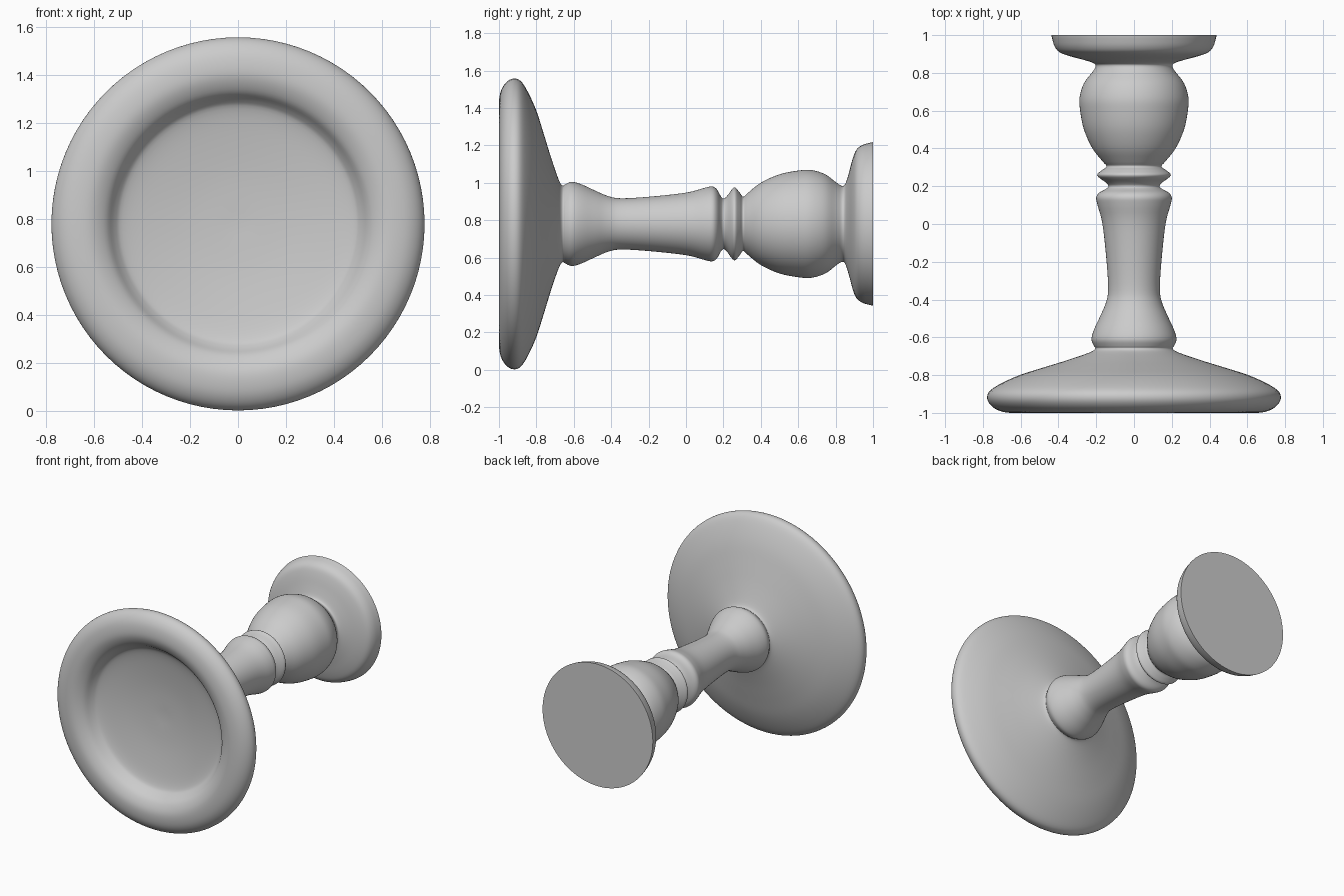
import bpy, bmesh, math
from mathutils import Vector

if "Cube" in bpy.data.objects:
    bpy.data.objects.remove(bpy.data.objects["Cube"])

AXIS_Z = 0.78
SEGMENTS = 96


def smooth_profile(points, steps=4):
    """Catmull-Rom curve through (radius, y) points."""
    pts = [Vector(p) for p in points]
    pts = [pts[0] * 2 - pts[1]] + pts + [pts[-1] * 2 - pts[-2]]
    out = []
    for a, b, c, d in zip(pts, pts[1:], pts[2:], pts[3:]):
        for i in range(steps):
            t = i / steps
            out.append(0.5 * (2 * b + (c - a) * t + (2 * a - 5 * b + 4 * c - d) * t * t
                              + (3 * b - a - 3 * c + d) * t ** 3))
    return out + [pts[-2]]


def lathe(name, profile):
    """Spin a profile about the horizontal y axis, from centre to centre."""
    bm = bmesh.new()
    rings = []
    for r, y in profile:
        if r < 1e-4:
            rings.append([bm.verts.new((0, y, AXIS_Z))])
        else:
            rings.append([bm.verts.new((r * math.cos(a), y, AXIS_Z + r * math.sin(a)))
                          for a in (2 * math.pi * k / SEGMENTS for k in range(SEGMENTS))])
    for p, q in zip(rings, rings[1:]):
        for k in range(SEGMENTS):
            n = (k + 1) % SEGMENTS
            loop = [p[k % len(p)], p[n % len(p)], q[n % len(q)], q[k % len(q)]]
            bm.faces.new(list(dict.fromkeys(loop)))
    bmesh.ops.recalc_face_normals(bm, faces=bm.faces)
    mesh = bpy.data.meshes.new(name)
    bm.to_mesh(mesh)
    bm.free()
    obj = bpy.data.objects.new(name, mesh)
    bpy.context.collection.objects.link(obj)
    bpy.context.view_layer.objects.active = obj
    obj.select_set(True)
    bpy.ops.object.shade_smooth_by_angle(angle=math.radians(50))
    obj.select_set(False)
    return obj


# Dished underside of the foot, then its rounded rim and sloping top
foot = [(0, -0.84), (0.2, -0.85), (0.38, -0.873), (0.48, -0.895), (0.515, -0.92),
        (0.55, -0.965), (0.6, -0.993), (0.65, -1.0), (0.71, -0.99), (0.755, -0.963),
        (0.777, -0.925), (0.765, -0.885), (0.705, -0.845), (0.605, -0.8),
        (0.48, -0.76), (0.35, -0.72), (0.235, -0.68), (0.205, -0.66)]
# Stem with its flared ends
stem = [(0.212, -0.645), (0.225, -0.61), (0.212, -0.56), (0.18, -0.49), (0.15, -0.42),
        (0.137, -0.35), (0.145, -0.2), (0.167, 0.0), (0.193, 0.1), (0.2, 0.14),
        (0.185, 0.165), (0.15, 0.185)]
# Thin ring between two necks
ring = [(0.135, 0.2), (0.15, 0.22), (0.195, 0.257), (0.17, 0.285), (0.145, 0.305)]
# Bulbous cup and the neck above it
cup = [(0.165, 0.33), (0.22, 0.4), (0.265, 0.5), (0.285, 0.6), (0.288, 0.67),
       (0.265, 0.745), (0.22, 0.805), (0.203, 0.835)]
# Drip tray edge
tray = [(0.215, 0.852), (0.27, 0.87), (0.345, 0.89), (0.395, 0.91), (0.42, 0.94),
        (0.433, 0.98), (0.437, 1.0)]

# The flat tray face closes the turning at the far end
lathe("candlestick", smooth_profile(foot + stem + ring + cup + tray) + [Vector((0, 1.0))])
